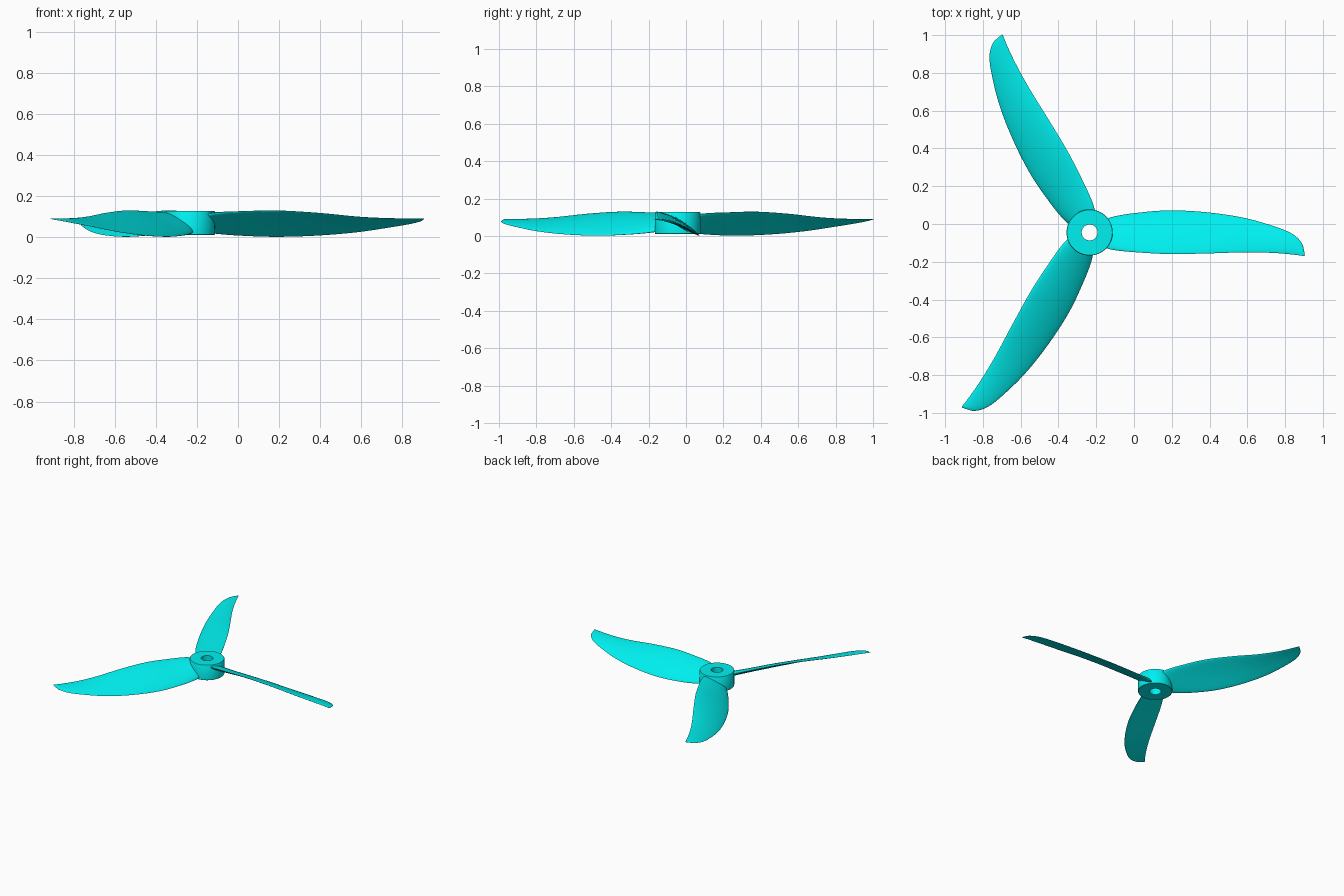
import bpy, bmesh, math
from mathutils import Vector

if "Cube" in bpy.data.objects:
    bpy.data.objects.remove(bpy.data.objects["Cube"])

CENTRE = Vector((-0.235, -0.045, 0))
mat = bpy.data.materials.new("cyan_plastic")
mat.diffuse_color = (0.0, 0.88, 0.88, 1)
mat.use_nodes = True
mat.node_tree.nodes["Principled BSDF"].inputs["Base Color"].default_value = mat.diffuse_color


def finish(bm, name):
    bmesh.ops.recalc_face_normals(bm, faces=bm.faces[:])
    mesh = bpy.data.meshes.new(name)
    bm.to_mesh(mesh)
    bm.free()
    mesh.materials.append(mat)
    return mesh


def add(mesh, name, angle=0.0):
    ob = bpy.data.objects.new(name, mesh)
    bpy.context.collection.objects.link(ob)
    ob.location = CENTRE
    ob.rotation_euler.z = angle
    bpy.context.view_layer.objects.active = ob
    bpy.ops.object.select_all(action='DESELECT')
    ob.select_set(True)
    bpy.ops.object.shade_smooth_by_angle(angle=math.radians(40))
    return ob


def skin(bm, rings, closed):
    n = len(rings[0])
    pairs = list(zip(rings, rings[1:] + rings[:1])) if closed else list(zip(rings, rings[1:]))
    for a, b in pairs:
        for i in range(n):
            j = (i + 1) % n
            bm.faces.new((a[i], a[j], b[j], b[i]))


# Hub: revolved ring with a through bore
bm = bmesh.new()
profile = [(0.042, 0.01), (0.120, 0.01), (0.122, 0.012), (0.122, 0.124), (0.120, 0.127), (0.042, 0.127)]
SEG = 96
rings = [[bm.verts.new((r * math.cos(2 * math.pi * k / SEG), r * math.sin(2 * math.pi * k / SEG), z))
          for k in range(SEG)] for r, z in profile]
skin(bm, rings, True)
add(finish(bm, "hub"), "hub")

# Blade stations: low edge xyz, high edge xyz, thickness
stations = [
    (0.060, 0.060, 0.030, 0.060, -0.075, 0.108, 0.040),
    (0.130, 0.085, 0.018, 0.130, -0.093, 0.119, 0.034),
    (0.250, 0.104, 0.008, 0.250, -0.105, 0.125, 0.026),
    (0.420, 0.117, 0.002, 0.420, -0.114, 0.129, 0.022),
    (0.620, 0.107, 0.008, 0.620, -0.111, 0.118, 0.019),
    (0.820, 0.077, 0.025, 0.820, -0.105, 0.099, 0.016),
    (1.000, 0.025, 0.052, 0.970, -0.108, 0.091, 0.012),
    (1.080, -0.012, 0.066, 1.060, -0.115, 0.090, 0.010),
    (1.125, -0.060, 0.078, 1.110, -0.121, 0.090, 0.007),
    (1.140, -0.120, 0.088, 1.138, -0.125, 0.090, 0.002),
]


def spline(rows, i, t):
    # Non-uniform Hermite through the stations
    def slope(k):
        a, b = max(k - 1, 0), min(k + 1, len(rows) - 1)
        w = knots[b] - knots[a]
        return [(q - p) / w for p, q in zip(rows[a], rows[b])]
    h = knots[i + 1] - knots[i]
    h00, h10 = 2 * t**3 - 3 * t**2 + 1, t**3 - 2 * t**2 + t
    h01, h11 = 3 * t**2 - 2 * t**3, t**3 - t**2
    return [h00 * p + h10 * h * m + h01 * q + h11 * h * n
            for p, q, m, n in zip(rows[i], rows[i + 1], slope(i), slope(i + 1))]


knots = [0.0]
for a, b in zip(stations, stations[1:]):
    knots.append(knots[-1] + (Vector(b[:3]) - Vector(a[:3])).length)

# Blade: lofted cambered aerofoil sections
bm = bmesh.new()
N, STEPS = 32, 8
rows = [spline(stations, i, s / STEPS) for i in range(len(stations) - 1) for s in range(STEPS)]
rows.append(list(stations[-1]))
rings = []
for r in rows:
    low, high, thick = Vector(r[:3]), Vector(r[3:6]), r[6]
    chord = high - low
    up = Vector((0, -chord.z, chord.y))
    if up.z < 0:
        up = -up
    up.normalize()
    ring = []
    for k in range(N):
        a = 2 * math.pi * k / N
        f = 0.5 - 0.5 * math.cos(a)
        camber = 0.035 * chord.length * 4 * f * (1 - f)
        ring.append(bm.verts.new(low + chord * f + up * (camber + 0.5 * thick * math.sin(a))))
    rings.append(ring)
skin(bm, rings, False)
bm.faces.new(rings[0])
bm.faces.new(rings[-1])
blade = finish(bm, "blade")
for k in range(3):
    add(blade, f"blade_{k + 1}", k * 2 * math.pi / 3)
